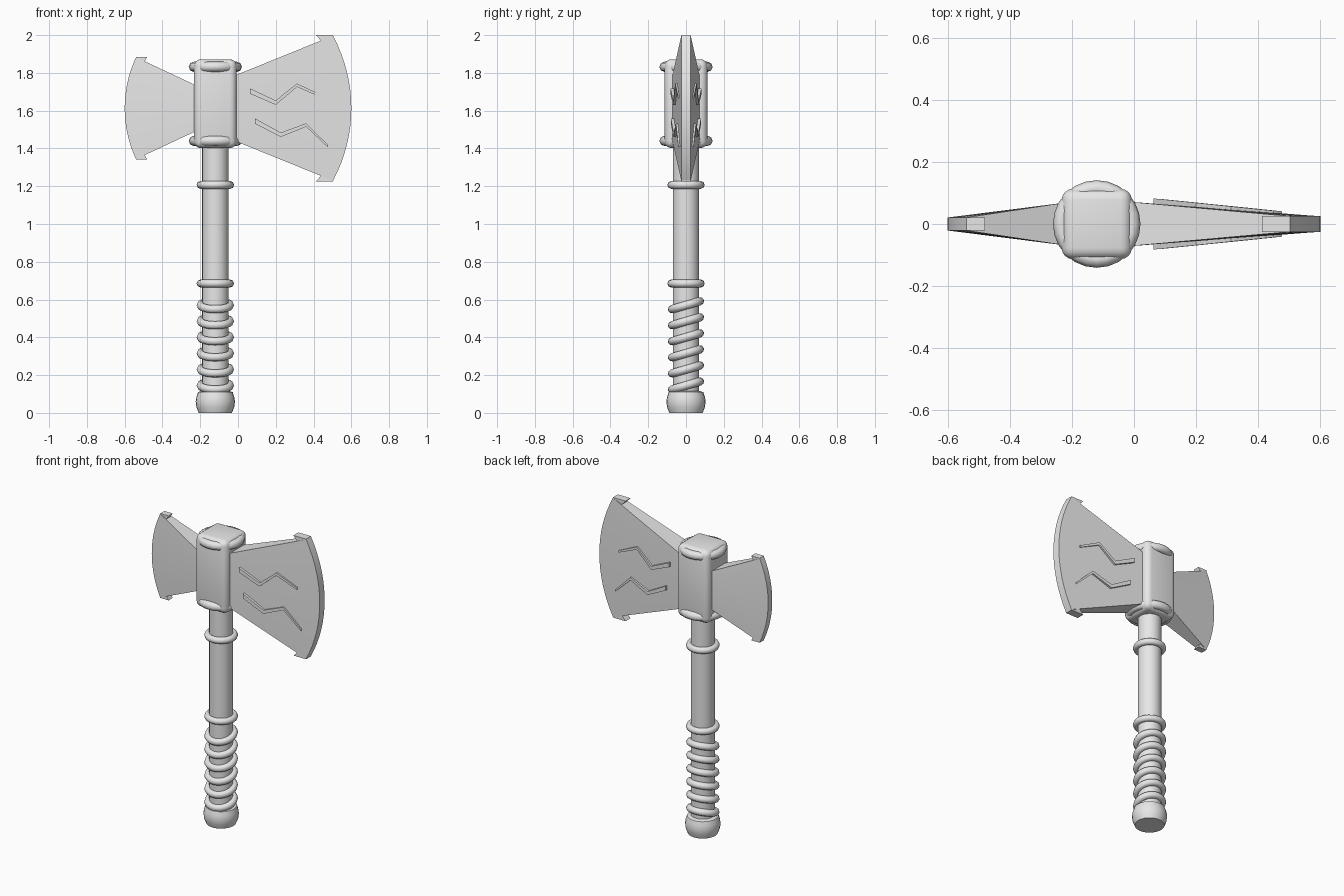
import bpy, bmesh, math
from mathutils import Vector, Matrix

if "Cube" in bpy.data.objects:
    bpy.data.objects.remove(bpy.data.objects["Cube"], do_unlink=True)

AXIS = -0.12      # x of the shaft
MID = 1.613       # height of the blade centre

grey = bpy.data.materials.new("plain grey")
grey.use_nodes = True
grey.diffuse_color = (0.8, 0.8, 0.8, 1)
grey.node_tree.nodes["Principled BSDF"].inputs["Base Color"].default_value = (0.8, 0.8, 0.8, 1)


def finish(name, bm, smooth=None):
    bmesh.ops.recalc_face_normals(bm, faces=bm.faces)
    me = bpy.data.meshes.new(name)
    bm.to_mesh(me)
    bm.free()
    ob = bpy.data.objects.new(name, me)
    bpy.context.collection.objects.link(ob)
    me.materials.append(grey)
    if smooth:
        bpy.ops.object.select_all(action='DESELECT')
        ob.select_set(True)
        bpy.context.view_layer.objects.active = ob
        bpy.ops.object.shade_smooth_by_angle(angle=math.radians(smooth))
    return ob


def loft(bm, sections):
    """Skin a row of equal closed sections and cap both ends."""
    rows = [[bm.verts.new(p) for p in s] for s in sections]
    n = len(rows[0])
    for a, b in zip(rows, rows[1:]):
        for i in range(n):
            j = (i + 1) % n
            bm.faces.new((a[i], a[j], b[j], b[i]))
    bm.faces.new(rows[0])
    bm.faces.new(rows[-1])


def turned(name, profile, sides=24):
    bm = bmesh.new()
    ang = [2 * math.pi * i / sides for i in range(sides)]
    loft(bm, [[(AXIS + r * math.cos(a), r * math.sin(a), z) for a in ang] for r, z in profile])
    return finish(name, bm, 40)


def ring(name, z, major, minor, tilt=0, sides=24, tube=8):
    bm = bmesh.new()
    place = Matrix.Translation((AXIS, 0, z)) @ Matrix.Rotation(tilt, 4, 'X')
    rows = []
    for i in range(sides):
        a = 2 * math.pi * i / sides
        row = []
        for k in range(tube):
            b = 2 * math.pi * k / tube
            r = major + minor * math.cos(b)
            row.append(bm.verts.new(place @ Vector((r * math.cos(a), r * math.sin(a), minor * math.sin(b)))))
        rows.append(row)
    for i in range(sides):
        p, q = rows[i], rows[(i + 1) % sides]
        for k in range(tube):
            m = (k + 1) % tube
            bm.faces.new((p[k], q[k], q[m], p[m]))
    return finish(name, bm, 60)


def blade(name, root_x, root_y, root_h, tip_x, tip_h, apex_x, edge_y, steps=16):
    """Wedge from a thick root to a curved edge of even width."""
    bm = bmesh.new()
    sag = abs(apex_x - tip_x)
    radius = (tip_h ** 2 + sag ** 2) / (2 * sag)
    sign = 1 if apex_x > tip_x else -1
    sections = []
    for i in range(steps + 1):
        t = 2 * i / steps - 1
        h = t * tip_h
        x = apex_x - sign * (radius - math.sqrt(radius ** 2 - h ** 2))
        zr, ze = MID + t * root_h, MID + h
        sections.append([(root_x, -root_y, zr), (x, -edge_y, ze), (x, edge_y, ze), (root_x, root_y, zr)])
    loft(bm, sections)
    return finish(name, bm, 20)


def barbs(name, tip_x, back_x, top_h, edge_y):
    """Small hooks at the upper and lower blade tips."""
    inner_x = back_x + 0.35 * (tip_x - back_x)
    for side, sign in (("upper", 1), ("lower", -1)):
        outline = [(back_x, top_h), (tip_x, top_h), (tip_x, top_h - 0.04), (inner_x, top_h - 0.035)]
        bm = bmesh.new()
        loft(bm, [[(x, y, MID + sign * h) for x, h in outline] for y in (-edge_y, edge_y)])
        finish(f"{name}_{side}_hook", bm)


# shaft and pommel
turned("shaft", [(0.07, 0.08), (0.07, 1.42)])
turned("pommel", [(0.088, 0), (0.1, 0.03), (0.104, 0.06), (0.1, 0.085), (0.092, 0.11), (0.065, 0.118)])

# shaft rings and slanted grip wrapping
for name, z in (("lower_ring", 0.685), ("upper_ring", 1.207)):
    ring(name, z, 0.078, 0.021)
for i in range(6):
    ring(f"grip_wrap_{i + 1}", 0.145 + 0.085 * i, 0.077, 0.022, math.radians(16))

# head block with rounded edges
bm = bmesh.new()
bmesh.ops.create_cube(bm, size=1, matrix=Matrix.Translation((AXIS, 0, 1.637)) @ Matrix.Diagonal((0.226, 0.226, 0.47, 1)))
bmesh.ops.bevel(bm, geom=bm.edges[:], offset=0.036, segments=4, profile=0.5, affect='EDGES')
finish("head_block", bm, 40)
for name, z in (("head_lower_collar", 1.44), ("head_upper_collar", 1.832)):
    ring(name, z, 0.114, 0.027)

# large and small blades
blade("large_blade", -0.02, 0.072, 0.172, 0.503, 0.384, 0.6, 0.025)
barbs("large_blade", 0.503, 0.413, 0.387, 0.025)
blade("small_blade", -0.22, 0.069, 0.12, -0.54, 0.27, -0.6, 0.021)
barbs("small_blade", -0.54, -0.48, 0.272, 0.021)

# tapering zigzag ridges on both faces of the large blade
zigzags = {
    "upper_zigzag": [(0.063, 1.704), (0.2, 1.642), (0.312, 1.735), (0.45, 1.672)],
    "lower_zigzag": [(0.09, 1.545), (0.227, 1.472), (0.36, 1.524), (0.476, 1.413)],
}
for name, path in zigzags.items():
    for face, sign in (("front", -1), ("back", 1)):
        sections = []
        for i, (x, z) in enumerate(path):
            w = 0.014 - 0.0025 * i
            surface = 0.072 - 0.047 * (x + 0.02) / 0.6
            inner, outer = sign * (surface - 0.012), sign * (surface + 1.2 * w)
            sections.append([(x, inner, z - w), (x, outer, z - w), (x, outer, z + w), (x, inner, z + w)])
        bm = bmesh.new()
        loft(bm, sections)
        finish(f"{name}_{face}", bm)
